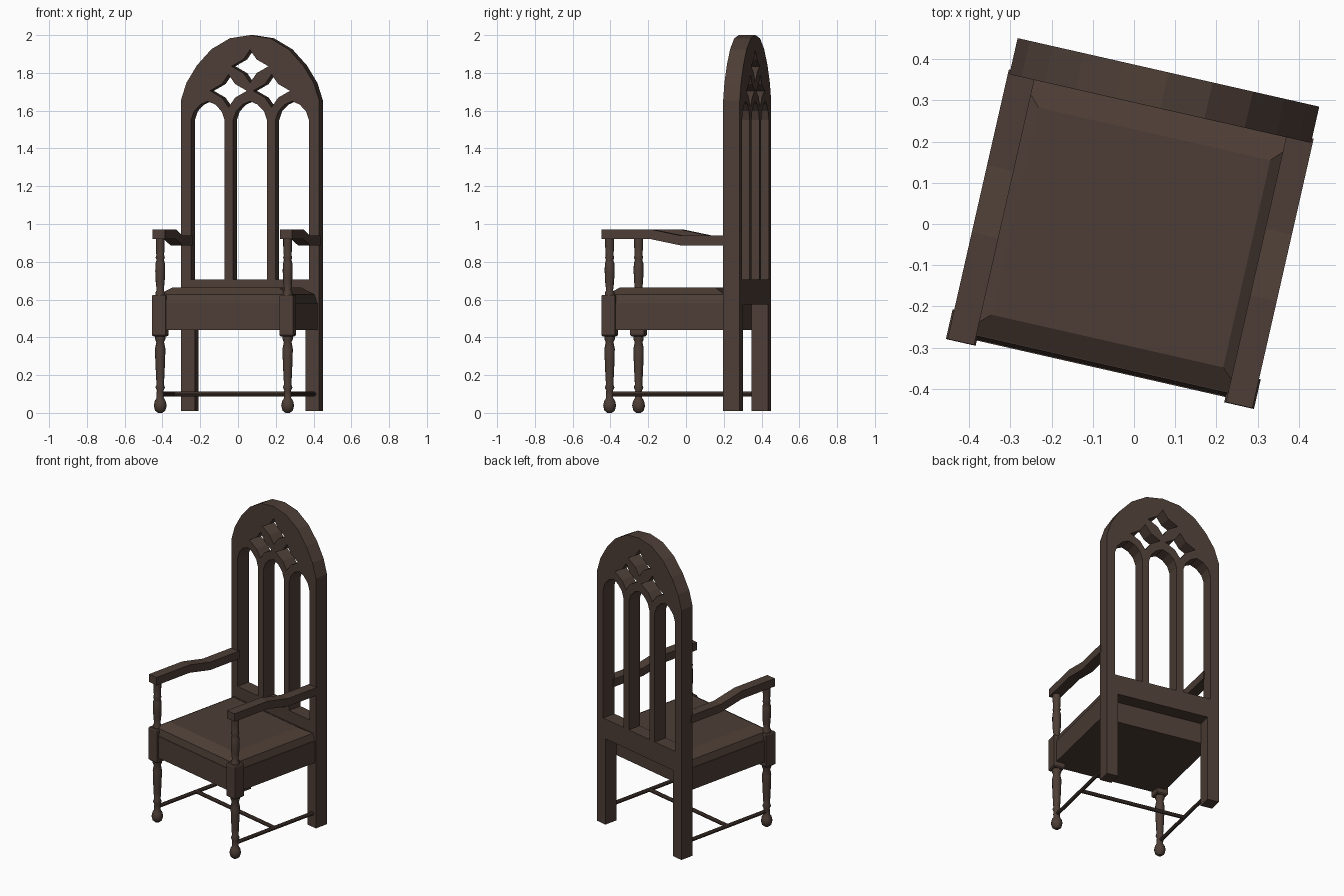
import bpy, bmesh, math
from mathutils import Matrix, Vector

if "Cube" in bpy.data.objects:
    bpy.data.objects.remove(bpy.data.objects["Cube"])

TURN = Matrix.Rotation(math.radians(-12.8), 4, 'Z')   # the whole chair stands turned

wood = bpy.data.materials.new("dark_brown_wood")
wood.diffuse_color = (0.075, 0.048, 0.037, 1)
wood.use_nodes = True
wood.node_tree.nodes["Principled BSDF"].inputs["Base Color"].default_value = wood.diffuse_color


def finish(name, bm):
    bmesh.ops.recalc_face_normals(bm, faces=bm.faces)
    me = bpy.data.meshes.new(name)
    bm.to_mesh(me)
    bm.free()
    me.transform(TURN)
    me.materials.append(wood)
    ob = bpy.data.objects.new(name, me)
    bpy.context.collection.objects.link(ob)
    return ob


def stack(name, levels):
    """Rectangular sections (x0, x1, y0, y1, z) joined from bottom to top."""
    bm = bmesh.new()
    rings = [[bm.verts.new(p) for p in ((a, c, z), (b, c, z), (b, d, z), (a, d, z))]
             for a, b, c, d, z in levels]
    for r, s in zip(rings, rings[1:]):
        for i in range(4):
            bm.faces.new((r[i], r[(i + 1) % 4], s[(i + 1) % 4], s[i]))
    bm.faces.new(rings[0])
    bm.faces.new(rings[-1])
    return finish(name, bm)


def lathe(name, x, y, profile, sides=12):
    """Turned part from (radius, z) pairs."""
    bm = bmesh.new()
    rings = [[bm.verts.new((x + r * math.cos(math.tau * i / sides),
                            y + r * math.sin(math.tau * i / sides), z)) for i in range(sides)]
             for r, z in profile]
    for r, s in zip(rings, rings[1:]):
        for i in range(sides):
            bm.faces.new((r[i], r[(i + 1) % sides], s[(i + 1) % sides], s[i])).smooth = True
    bm.faces.new(rings[0])
    bm.faces.new(rings[-1])
    return finish(name, bm)


def rod(name, a, b, r):
    a, b = Vector(a), Vector(b)
    bm = bmesh.new()
    m = Matrix.Translation((a + b) / 2) @ (b - a).to_track_quat('Z', 'Y').to_matrix().to_4x4()
    bmesh.ops.create_cone(bm, cap_ends=True, segments=10, radius1=r, radius2=r,
                          depth=(b - a).length, matrix=m)
    return finish(name, bm)


# --- tall pierced back: outline and cut-outs as one filled curve ---
half = [(0.375, 1.655), (0.345, 1.748), (0.288, 1.84), (0.21, 1.925), (0.11, 1.983)]
outline = ([(-0.30, 0.575), (-0.30, 0.01), (-0.375, 0.01)] + [(-x, z) for x, z in half] + [(0, 2.0)]
           + half[::-1] + [(0.375, 0.01), (0.30, 0.01), (0.30, 0.575)])


def lancet(cx, w):
    return [(cx - w, 0.705), (cx + w, 0.705), (cx + w, 1.55), (cx + w * 0.82, 1.597),
            (cx + w * 0.45, 1.632), (cx, 1.65), (cx - w * 0.45, 1.632),
            (cx - w * 0.82, 1.597), (cx - w, 1.55)]


def star(cx, cz, w=0.1, h=0.087, k=0.036):
    return [(cx + w, cz), (cx + k, cz + k), (cx, cz + h), (cx - k, cz + k),
            (cx - w, cz), (cx - k, cz - k), (cx, cz - h), (cx + k, cz - k)]


cu = bpy.data.curves.new("back_panel", 'CURVE')
cu.dimensions = '2D'
cu.fill_mode = 'BOTH'
cu.extrude = 0.045
for pts in (outline, lancet(-0.229, 0.091), lancet(0, 0.092), lancet(0.229, 0.091),
            star(0, 1.835), star(-0.117, 1.705), star(0.117, 1.705)):
    sp = cu.splines.new('POLY')
    sp.points.add(len(pts) - 1)
    for p, (x, z) in zip(sp.points, pts):
        p.co = (x, z, 0, 1)
    sp.use_cyclic_u = True
tmp = bpy.data.objects.new("back_curve", cu)
bpy.context.collection.objects.link(tmp)
bpy.context.view_layer.update()
bm = bmesh.new()
bm.from_mesh(tmp.evaluated_get(bpy.context.evaluated_depsgraph_get()).to_mesh())
bpy.data.objects.remove(tmp)
bmesh.ops.remove_doubles(bm, verts=bm.verts, dist=0.0005)
bm.transform(Matrix.Translation((0, 0.332, 0)) @ Matrix.Rotation(math.pi / 2, 4, 'X'))
for f in bm.faces:
    f.smooth = False
finish("back_panel", bm)

# --- seat: apron, tapered rim and bevelled cushion ---
stack("seat_apron", [(-0.367, 0.367, -0.36, 0.288, 0.44), (-0.367, 0.367, -0.36, 0.288, 0.583)])
stack("seat_rim", [(-0.362, 0.362, -0.357, 0.288, 0.583), (-0.35, 0.35, -0.349, 0.288, 0.628)])
stack("seat_cushion", [(-0.348, 0.348, -0.347, 0.286, 0.628), (-0.288, 0.288, -0.291, 0.224, 0.665)])

# --- turned profiles ---
leg = [(0.012, 0.0), (0.028, 0.012), (0.035, 0.038), (0.03, 0.062), (0.019, 0.08), (0.021, 0.1),
       (0.018, 0.118), (0.026, 0.135), (0.02, 0.15), (0.023, 0.2), (0.027, 0.29), (0.028, 0.34),
       (0.021, 0.375), (0.028, 0.39), (0.028, 0.41)]
post = [(0.026, 0.615), (0.026, 0.635), (0.019, 0.65), (0.024, 0.69), (0.027, 0.75), (0.026, 0.79),
        (0.02, 0.81), (0.025, 0.822), (0.021, 0.835), (0.024, 0.88), (0.024, 0.925)]
# armrest side shape: y, underside height
arm_path = [(-0.372, 0.92), (-0.106, 0.92), (0.06, 0.886), (0.298, 0.886)]

for side, s in (("left", -1), ("right", 1)):
    x, y = s * 0.346, -0.336
    lathe(side + "_front_leg", x, y, leg)
    lathe(side + "_arm_post", x, y, post)
    stack(side + "_leg_block", [(x - w, x + w, y - w, y + w, z) for w, z in
                                ((0.03, 0.405), (0.037, 0.412), (0.037, 0.618), (0.033, 0.625))])
    # armrest
    bm = bmesh.new()
    rings = [[bm.verts.new(p) for p in ((x - 0.033, yy, z), (x + 0.033, yy, z),
                                        (x + 0.033, yy, z + 0.052), (x - 0.033, yy, z + 0.052))]
             for yy, z in arm_path]
    for r, q in zip(rings, rings[1:]):
        for i in range(4):
            bm.faces.new((r[i], r[(i + 1) % 4], q[(i + 1) % 4], q[i]))
    bm.faces.new(rings[0])
    bm.faces.new(rings[-1])
    finish(side + "_armrest", bm)
    rod(side + "_stretcher", (x, y, 0.1), (x, 0.3, 0.1), 0.012)
rod("cross_stretcher", (-0.346, -0.02, 0.1), (0.346, -0.02, 0.1), 0.012)
